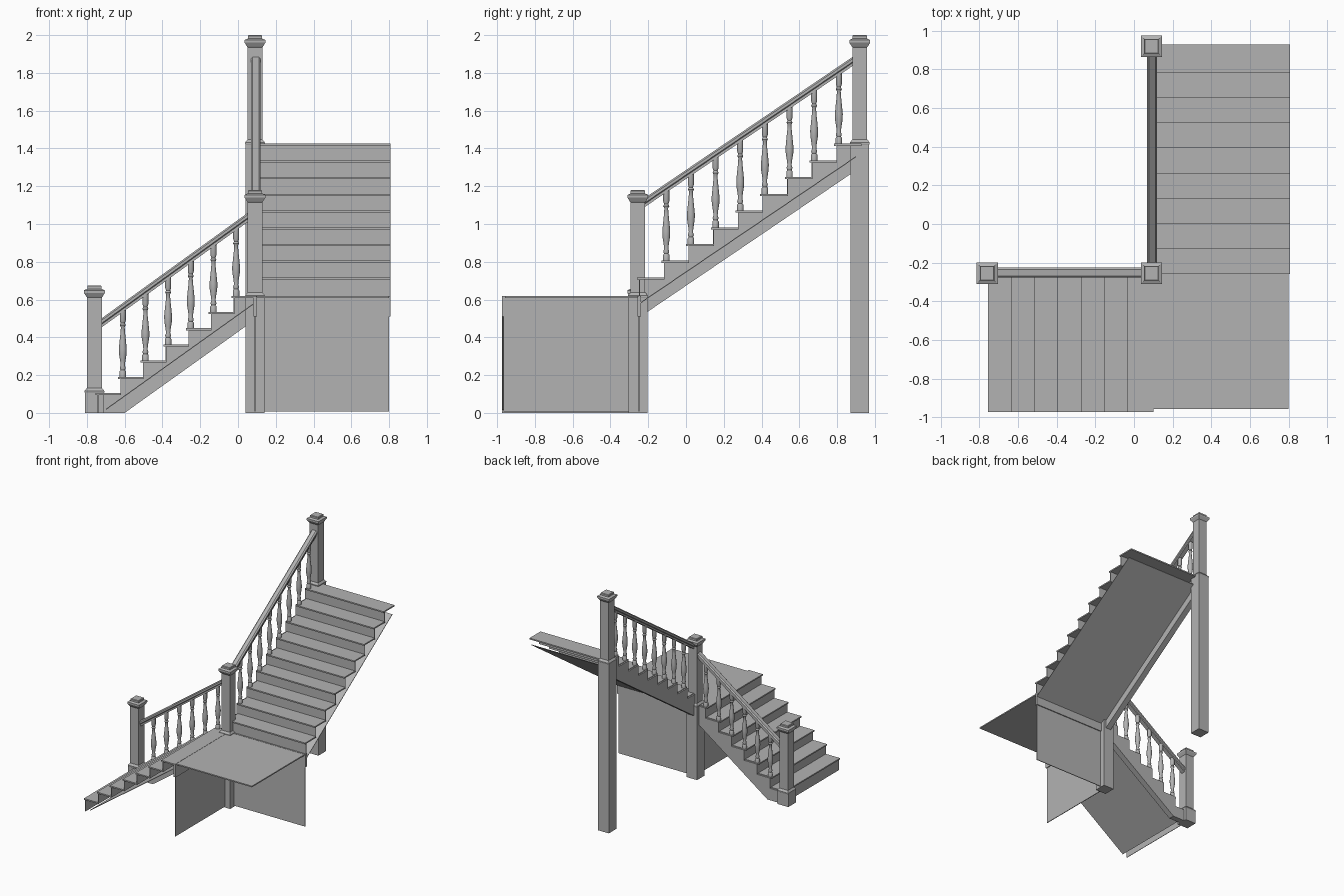
import bpy, bmesh, math
from mathutils import Vector

cube = bpy.data.objects.get("Cube")
if cube:
    bpy.data.objects.remove(cube, do_unlink=True)

grey = bpy.data.materials.new("plain_grey")
grey.use_nodes = True
COLOUR = (0.45, 0.45, 0.45, 1)
grey.diffuse_color = COLOUR
grey.node_tree.nodes["Principled BSDF"].inputs["Base Color"].default_value = COLOUR


def finish(name, bm, smooth=False):
    bmesh.ops.recalc_face_normals(bm, faces=bm.faces)
    mesh = bpy.data.meshes.new(name)
    bm.to_mesh(mesh)
    bm.free()
    mesh.materials.append(grey)
    obj = bpy.data.objects.new(name, mesh)
    bpy.context.collection.objects.link(obj)
    if smooth:
        bpy.ops.object.select_all(action='DESELECT')
        obj.select_set(True)
        bpy.context.view_layer.objects.active = obj
        bpy.ops.object.shade_smooth_by_angle(angle=math.radians(40))
    return obj


def loft(bm, rings):
    """Join rings of points with quads and cap both ends."""
    loops = [[bm.verts.new(p) for p in ring] for ring in rings]
    for a, b in zip(loops, loops[1:]):
        for i in range(len(a)):
            j = (i + 1) % len(a)
            bm.faces.new((a[i], a[j], b[j], b[i]))
    bm.faces.new(loops[0])
    bm.faces.new(loops[-1])


def box(name, x, y, z):
    bm = bmesh.new()
    loft(bm, [[(x[0], y[0], h), (x[1], y[0], h), (x[1], y[1], h), (x[0], y[1], h)] for h in z])
    return finish(name, bm)


def turned(name, x, y, profile, sides, smooth):
    """Stack of regular rings; profile holds (apothem, height)."""
    bm = bmesh.new()
    k = 1 / math.cos(math.pi / sides)
    angles = [math.tau * (i + 0.5) / sides for i in range(sides)]
    loft(bm, [[(x + r * k * math.cos(a), y + r * k * math.sin(a), z) for a in angles]
              for r, z in profile])
    return finish(name, bm, smooth)


def newel(name, x, y, base, top):
    # Square base block, slim shaft and stepped cap
    turned(name, x, y, [
        (0.05, 0), (0.05, base), (0.052, base + 0.004), (0.052, base + 0.012),
        (0.039, base + 0.028), (0.039, top - 0.065), (0.044, top - 0.058),
        (0.055, top - 0.04), (0.055, top - 0.026), (0.042, top - 0.02),
        (0.038, top - 0.018), (0.038, top - 0.004), (0.034, top)], 4, False)


# Baluster outline: radius and fraction of height
BALUSTER = [(0.017, 0), (0.017, 0.08), (0.012, 0.1), (0.016, 0.13), (0.011, 0.17),
            (0.014, 0.24), (0.02, 0.34), (0.021, 0.42), (0.017, 0.53), (0.012, 0.66),
            (0.010, 0.74), (0.016, 0.77), (0.011, 0.8), (0.016, 0.84), (0.016, 1)]


class Flight:
    """Straight run of steps; u runs uphill and w across."""

    def __init__(self, name, along_x, nose, z, run, rise, count, end, wide, rail_w):
        self.name, self.along_x = name, along_x
        self.nose, self.z, self.run, self.rise = nose, z, run, rise
        self.count, self.end, self.wide, self.rail_w = count, end, wide, rail_w
        self.slope = rise / run

    def at(self, u, w, z):
        return (u, w, z) if self.along_x else (w, u, z)

    def block(self, part, u, w, z):
        x, y = (u, w) if self.along_x else (w, u)
        box(f"{self.name}_{part}", x, y, z)

    def prism(self, part, outline, w):
        bm = bmesh.new()
        loft(bm, [[self.at(u, s, z) for u, z in outline] for s in w])
        finish(f"{self.name}_{part}", bm)

    def steps(self, first_floor):
        for i in range(self.count):
            u, z = self.nose + i * self.run, self.z + i * self.rise
            back = self.end if i == self.count - 1 else u + self.run + 0.016
            self.block(f"tread_{i}", (u, back), self.wide, (z - 0.011, z))
            low = first_floor if i == 0 else z - self.rise
            self.block(f"riser_{i}", (u + 0.012, u + 0.016), self.wide, (low, z - 0.01))

    def stringer(self, end, foot, floor):
        # Saw-tooth top edge and straight lower edge starting at foot
        low = lambda u: max(floor, foot[1] + self.slope * (u - foot[0]))
        start = self.nose + 0.012
        points = [(start, low(start))]
        for i in range(self.count):
            u, z = start + i * self.run, self.z + i * self.rise - 0.005
            points += [(u, z), (min(u + self.run, end), z)]
        points += [(end, low(end)), foot]
        self.prism("stringer", points, (self.rail_w - 0.025, self.rail_w + 0.025))

    def soffit(self, a, z, b):
        top = z + self.slope * (b - a)
        self.prism("soffit", [(a, z), (b, top), (b, top + 0.006), (a, z + 0.006)], self.wide)

    def rail(self, a, za, b, zb):
        # Moulded handrail section swept between two newels
        section = [(-0.018, -0.048), (0.018, -0.048), (0.018, -0.032), (0.026, -0.026),
                   (0.026, -0.01), (0.016, 0), (-0.016, 0), (-0.026, -0.01),
                   (-0.026, -0.026), (-0.018, -0.032)]
        bm = bmesh.new()
        loft(bm, [[self.at(u, self.rail_w + s, z + h) for s, h in section]
                  for u, z in ((a, za), (b, zb))])
        finish(f"{self.name}_handrail", bm)
        for i in range(1, self.count):
            u, z = self.nose + 0.025 + i * self.run, self.z + i * self.rise
            height = za + (zb - za) * (u - a) / (b - a) - 0.035 - z
            if u < b - 0.03:
                x, y, _ = self.at(u, self.rail_w, 0)
                turned(f"{self.name}_baluster_{i}", x, y,
                       [(r, z + f * height) for r, f in BALUSTER], 12, True)


# Newel posts
newel("bottom_newel", -0.76, -0.255, 0.105, 0.675)
newel("landing_newel", 0.09, -0.255, 0.61, 1.18)
newel("top_newel", 0.09, 0.92, 1.42, 2.0)

# Lower flight
lower = Flight("lower", True, -0.755, 0.105, 0.12, 0.0858, 7, 0.095, (-0.973, -0.24), -0.252)
lower.steps(0)
lower.stringer(0.08, (-0.6, 0), 0)
lower.soffit(-0.7, 0.015, 0.085)
lower.rail(-0.73, 0.495, 0.06, 1.065)

# Upper flight
upper = Flight("upper", False, -0.26, 0.717, 0.1305, 0.0885, 9, 0.93, (0.08, 0.808), 0.094)
upper.steps(0.61)
upper.stringer(0.9, (-0.248, 0.505), 0.505)
upper.soffit(-0.24, 0.58, 0.9)
upper.rail(-0.23, 1.13, 0.89, 1.89)

# Landing with its two thin support walls and trim bands
box("landing", (0.09, 0.80), (-0.957, -0.24), (0.608, 0.618))
box("back_wall", (0.09, 0.80), (-0.252, -0.246), (0.008, 0.61))
box("side_wall", (0.087, 0.093), (-0.965, -0.25), (0.008, 0.61))
box("back_trim", (0.09, 0.808), (-0.258, -0.238), (0.51, 0.62))
box("side_trim", (0.082, 0.1), (-0.973, -0.25), (0.51, 0.617))
